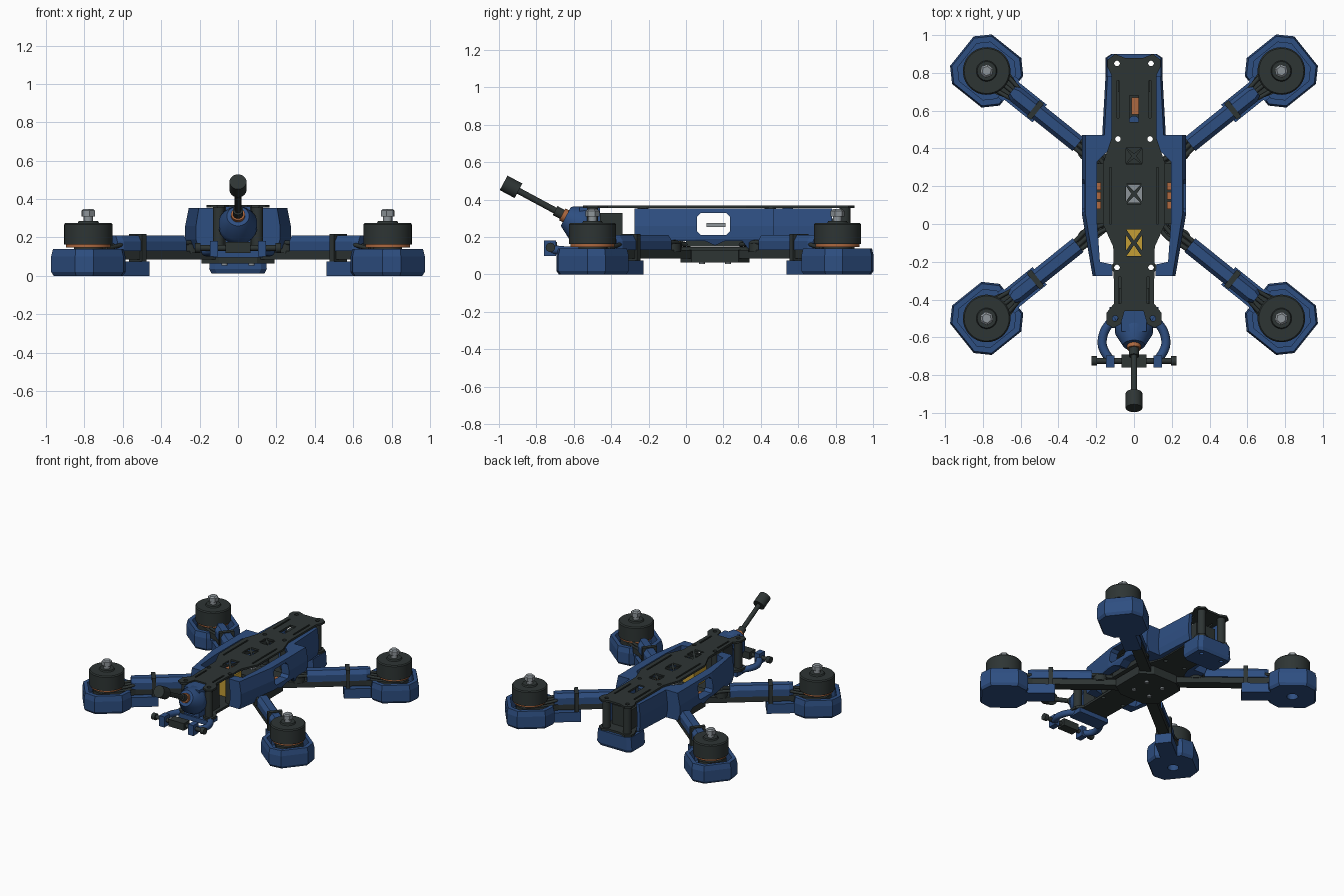
import bpy, bmesh, math
from mathutils import Matrix, Vector

if "Cube" in bpy.data.objects:
    bpy.data.objects.remove(bpy.data.objects["Cube"])


def material(name, rgb):
    m = bpy.data.materials.new(name)
    m.use_nodes = True
    col = (*rgb, 1)
    m.diffuse_color = col
    m.node_tree.nodes["Principled BSDF"].inputs["Base Color"].default_value = col
    return m


BLUE = material("blue plastic", (0.027, 0.077, 0.22))
DARK = material("dark carbon", (0.027, 0.035, 0.034))
STEEL = material("steel", (0.27, 0.3, 0.32))
COPPER = material("copper", (0.42, 0.14, 0.05))
GOLD = material("gold", (0.55, 0.34, 0.035))
ID = Matrix()


def add(name, bm, mat, M=ID, smooth=False):
    bm.transform(M)
    bmesh.ops.recalc_face_normals(bm, faces=bm.faces)
    me = bpy.data.meshes.new(name)
    bm.to_mesh(me)
    bm.free()
    me.materials.append(mat)
    ob = bpy.data.objects.new(name, me)
    bpy.context.collection.objects.link(ob)
    if smooth:
        bpy.ops.object.select_all(action='DESELECT')
        ob.select_set(True)
        bpy.context.view_layer.objects.active = ob
        bpy.ops.object.shade_smooth_by_angle(angle=math.radians(35))
    return ob


def loft(name, pts, levels, mat, M=ID):
    """Stack scaled copies of an outline; levels are (z, x scale, y scale)."""
    bm = bmesh.new()
    rings = [[bm.verts.new((x * sx, y * sy, z)) for x, y in pts] for z, sx, sy in levels]
    bm.faces.new(rings[0])
    bm.faces.new(rings[-1])
    n = len(pts)
    for a, b in zip(rings, rings[1:]):
        for i in range(n):
            j = (i + 1) % n
            bm.faces.new((a[i], a[j], b[j], b[i]))
    return add(name, bm, mat, M)


def prism(name, pts, z0, z1, mat, M=ID):
    return loft(name, pts, [(z0, 1, 1), (z1, 1, 1)], mat, M)


def box(name, x0, x1, y0, y1, z0, z1, mat, M=ID):
    return prism(name, [(x0, y0), (x1, y0), (x1, y1), (x0, y1)], z0, z1, mat, M)


def lathe(name, profile, mat, M=ID, seg=32):
    bm = bmesh.new()
    vs = [bm.verts.new((r, 0, z)) for r, z in profile]
    es = [bm.edges.new(p) for p in zip(vs, vs[1:])]
    bmesh.ops.spin(bm, geom=vs + es, cent=(0, 0, 0), axis=(0, 0, 1),
                   angle=math.tau, steps=seg, use_duplicate=False)
    bmesh.ops.remove_doubles(bm, verts=bm.verts, dist=1e-5)
    return add(name, bm, mat, M, seg > 8)


def cyl(name, r, z0, z1, mat, M=ID, seg=32):
    return lathe(name, [(0, z0), (r, z0), (r, z1), (0, z1)], mat, M, seg)


def rod(name, p, q, r, mat, seg=20):
    p, d = Vector(p), Vector(q) - Vector(p)
    M = Matrix.Translation(p) @ d.to_track_quat('Z', 'Y').to_matrix().to_4x4()
    return cyl(name, r, 0, d.length, mat, M, seg)


def wire(name, pts, r, mat, M=ID):
    cu = bpy.data.curves.new(name, 'CURVE')
    cu.dimensions = '3D'
    cu.bevel_depth, cu.bevel_resolution, cu.use_fill_caps = r, 2, True
    sp = cu.splines.new('NURBS')
    sp.points.add(len(pts) - 1)
    for p, c in zip(sp.points, pts):
        p.co = (*c, 1)
    sp.use_endpoint_u, sp.order_u, sp.resolution_u = True, 3, 6
    cu.materials.append(mat)
    ob = bpy.data.objects.new(name, cu)
    ob.matrix_world = M
    bpy.context.collection.objects.link(ob)


def cut(targets, cutter):
    for t in targets:
        mod = t.modifiers.new("cut", 'BOOLEAN')
        mod.object, mod.solver = cutter, 'EXACT'
        bpy.context.view_layer.objects.active = t
        bpy.ops.object.modifier_apply(modifier=mod.name)
    bpy.data.objects.remove(cutter)


def mirrored(half):
    return half + [(-x, y) for x, y in reversed(half)]


def square(a, c):
    q = [(a, c), (c, a)]
    return [p for sx, sy in ((1, 1), (-1, 1), (-1, -1), (1, -1))
            for p in [(x * sx, y * sy) for x, y in (q if sx * sy > 0 else q[::-1])]]


# Arms, each in a frame with its motor at the origin and +x running inward
for sx in (1, -1):
    for sy, end in ((1, "rear"), (-1, "front")):
        side = f"{end}_{'left' if sx > 0 else 'right'}_"
        motor = Vector((0.78 * sx, 0.155 + 0.655 * sy, 0))
        d = Vector((0.05 * sx, 0.155 + 0.07 * sy, 0)) - motor
        M = Matrix.Translation(motor) @ Matrix.Rotation(math.atan2(d.y, d.x), 4, 'Z')

        guard = loft(side + "motor_guard", square(0.168, 0.1),
                     [(0, .93, .93), (.02, 1, 1), (.1, 1, 1), (.14, .95, .95)], BLUE, M)
        cut([guard], prism("cutter", square(0.132, 0.08), 0.05, 0.2, BLUE, M))
        cut([guard], cyl("cutter", 0.04, -0.1, 0.2, BLUE, M, 16))
        cut([guard], box("cutter", 0.08, 0.3, -0.07, 0.07, 0.08, 0.2, BLUE, M))
        box(side + "guard_foot", 0.14, 0.36, -0.06, 0.06, 0.0, 0.075, BLUE, M)
        prism(side + "arm", [(0.1, .07), (.2, .038), (.94, .038), (.94, -.038), (.2, -.038),
                             (.1, -.07), (-.05, -.1), (-.1, -.04), (-.1, .04), (-.05, .1)],
              0.085, 0.13, DARK, M)
        loft(side + "arm_cover", [(.17, -.03), (.2, -.046), (.62, -.046), (.62, .046),
                                  (.2, .046), (.17, .03)],
             [(.13, 1, 1), (.18, 1, 1), (.21, 1, .55)], BLUE, M)
        box(side + "strap", 0.315, 0.345, -0.054, 0.054, 0.075, 0.217, DARK, M)

        # Motor
        cyl(side + "motor_base", 0.075, 0.12, 0.16, DARK, M)
        cyl(side + "motor_winding", 0.117, 0.148, 0.165, COPPER, M)
        lathe(side + "motor_bell", [(0, .163), (.126, .163), (.126, .268), (.119, .276),
                                    (.055, .276), (.05, .286), (0, .286)], DARK, M, 40)
        cyl(side + "motor_shaft", 0.024, 0.28, 0.315, STEEL, M, 16)
        lathe(side + "prop_nut", [(0, .31), (.037, .31), (.037, .34), (.025, .349), (0, .349)],
              STEEL, M, 6)
        for k in (-1, 0, 1):
            wire(side + "motor_wire", [(.08, k * .05, .145), (.15, k * .045, .15),
                                       (.23, k * .025, .17)], 0.011, DARK, M)
            wire(side + "body_wire", [(.6, k * .025, .17), (.68, k * .03, .175),
                                      (.74, k * .03 + .02, .16), (.8, k * .03, .16)], 0.012, DARK, M)
        cyl(side + "arm_clamp", 0.05, 0.12, 0.165, DARK, M @ Matrix.Translation((.68, 0, 0)), 16)

# Frame plates
outline = mirrored([(.05, .88), (.1, .9), (.14, .87), (.14, .83), (.12, .79), (.12, .45),
                    (.165, .32), (.165, 0), (.11, -.12), (.105, -.42), (.145, -.47),
                    (.145, -.53), (.11, -.55), (.07, -.53), (.05, -.46)])
top_plate = prism("top_plate", outline, 0.355, 0.37, DARK)
bottom_plate = prism("bottom_plate", outline, 0.13, 0.148, DARK)
prism("lower_brace", mirrored([(.1, .34), (.19, .28), (.19, .03), (.1, -.03)]), 0.065, 0.13, DARK)
for i in range(4):
    a = math.radians(45 + 90 * i)
    cyl("brace_bolt", 0.016, 0.055, 0.07, STEEL,
        Matrix.Translation((.1 * math.cos(a), .155 + .1 * math.sin(a), 0)), 12)

# Rear landing foot
rear_foot = loft("rear_foot", mirrored([(.15, .08), (.12, .1), ] [::-1] + [(.15, -.08), (.12, -.1)]),
                 [(.012, .92, .9), (.035, 1, 1), (.132, .95, 1)], BLUE, Matrix.Translation((0, .8, 0)))

# Screw holes and hollow standoffs
for s in (1, -1):
    for x, y in ((.09, .85), (.085, .45), (.09, -.23), (.1, -.5)):
        T = Matrix.Translation((x * s, y, 0))
        cut([top_plate, bottom_plate, rear_foot], cyl("cutter", 0.015, -0.1, 0.5, DARK, T, 12))
        lathe("standoff", [(.016, .148), (.03, .148), (.03, .355), (.016, .355), (.016, .148)],
              DARK, T, 16)
    # Strap slots in the top plate
    for x, y0, y1 in ((.085, .56, .76), (.125, 0, .3), (.075, -.42, -.28)):
        cut([top_plate], box("cutter", x * s - .006, x * s + .006, y0, y1, .3, .4, DARK))
cut([top_plate], box("cutter", -.025, .025, .54, .68, .3, .4, DARK))

# Crossed cutouts along the spine
for y, h in ((-.1, .07), (.16, .055), (.36, .045)):
    for s in (1, -1):
        for tri in ([(0, .012 * s), (.04, h * s), (-.04, h * s)],
                    [(.014 * s, 0), (.042 * s, .04), (.042 * s, -.04)]):
            cut([top_plate], prism("cutter", tri, .3, .4, DARK, Matrix.Translation((0, y, 0))))

# Side panels with a window and arched lower edge
window = [(.21, .08), (.21, .215), (.23, .235), (.31, .235), (.33, .215), (.33, .08),
          (.31, .06), (.23, .06)]
arch = [(.1, -.12), (.18, -.06), (.18, .1), (.155, .155), (.18, .21), (.18, .3), (.1, .36)]
TO_X = Matrix(((0, 0, 1, 0), (0, 1, 0, 0), (1, 0, 0, 0), (0, 0, 0, 1)))
panel = [(.215, -.275), (.27, .05), (.27, .47), (.165, .47), (.148, .78), (.122, .78),
         (.122, .41), (.205, .33), (.205, 0), (.19, -.2), (.12, -.215), (.12, -.275)]
for s, side in ((1, "left"), (-1, "right")):
    ob = loft(side + "_side_panel", [(x * s, y) for x, y in panel],
              [(.14, .95, 1), (.19, 1.02, 1), (.26, 1.02, 1), (.353, .95, 1)], BLUE)
    for shape in (window, arch):
        cut([ob], prism("cutter", shape, -.5, .5, BLUE, TO_X))

# Electronics
box("power_board", -.2, .2, 0, .32, .15, .185, DARK)
box("control_board", -.07, .07, .1, .22, .185, .205, DARK)
box("sensor_chip", -.05, .05, .11, .21, .255, .275, STEEL)
box("gold_module", -.05, .05, -.18, -.03, .15, .3, GOLD)
box("rear_radio", -.085, .085, .7, .79, .148, .3, DARK)
box("rear_capacitor", -.012, .03, .58, .67, .148, .28, COPPER)
cyl("rear_plug", .028, .148, .36, BLUE, Matrix.Translation((0, .545, 0)), 16)
for s in (1, -1):
    for y in (.1, .15, .2):
        box("solder_pad", s * .187 - .013, s * .187 + .013, y - .02, y + .02, .18, .2, COPPER)

# Nose mount and antenna
box("nose_camera", -.08, .08, -.46, -.34, .148, .33, DARK)
box("nose_block", -.065, .065, -.57, -.46, .148, .36, BLUE)
start, tip = Vector((0, -.51, .24)), Vector((0, -.975, .49))
d = tip - start
A = Matrix.Translation(start) @ d.to_track_quat('Z', 'Y').to_matrix().to_4x4()
lathe("antenna_mount", [(0, 0), (.09, 0), (.1, .03), (.1, .075), (.058, .15), (0, .15)], BLUE, A)
cyl("antenna_collar", .036, .14, .172, COPPER, A)
cyl("antenna_connector", .027, .17, .215, DARK, A)
cyl("antenna_rod", .017, .2, d.length, DARK, A, 16)
cyl("antenna_cap", .044, d.length - .09, d.length, DARK, A)

# Front receiver bar on curved brackets
rod("receiver_bar", (-.21, -.725, .145), (.21, -.725, .145), .015, DARK)
box("receiver_body", -.065, .065, -.76, -.69, .12, .175, DARK)
for s in (1, -1):
    rod("receiver_bar_end", (.195 * s, -.725, .145), (.225 * s, -.725, .145), .025, DARK)
    box("receiver_clip", s * .125 - .022, s * .125 + .022, -.76, -.695, .1, .182, BLUE)
    wire("receiver_bracket", [(.1 * s, -.5, .125), (.15 * s, -.54, .125), (.175 * s, -.63, .125),
                              (.15 * s, -.69, .13), (.125 * s, -.72, .135)], .024, BLUE)
box("bracket_base", -.13, .13, -.55, -.44, .095, .13, BLUE)
